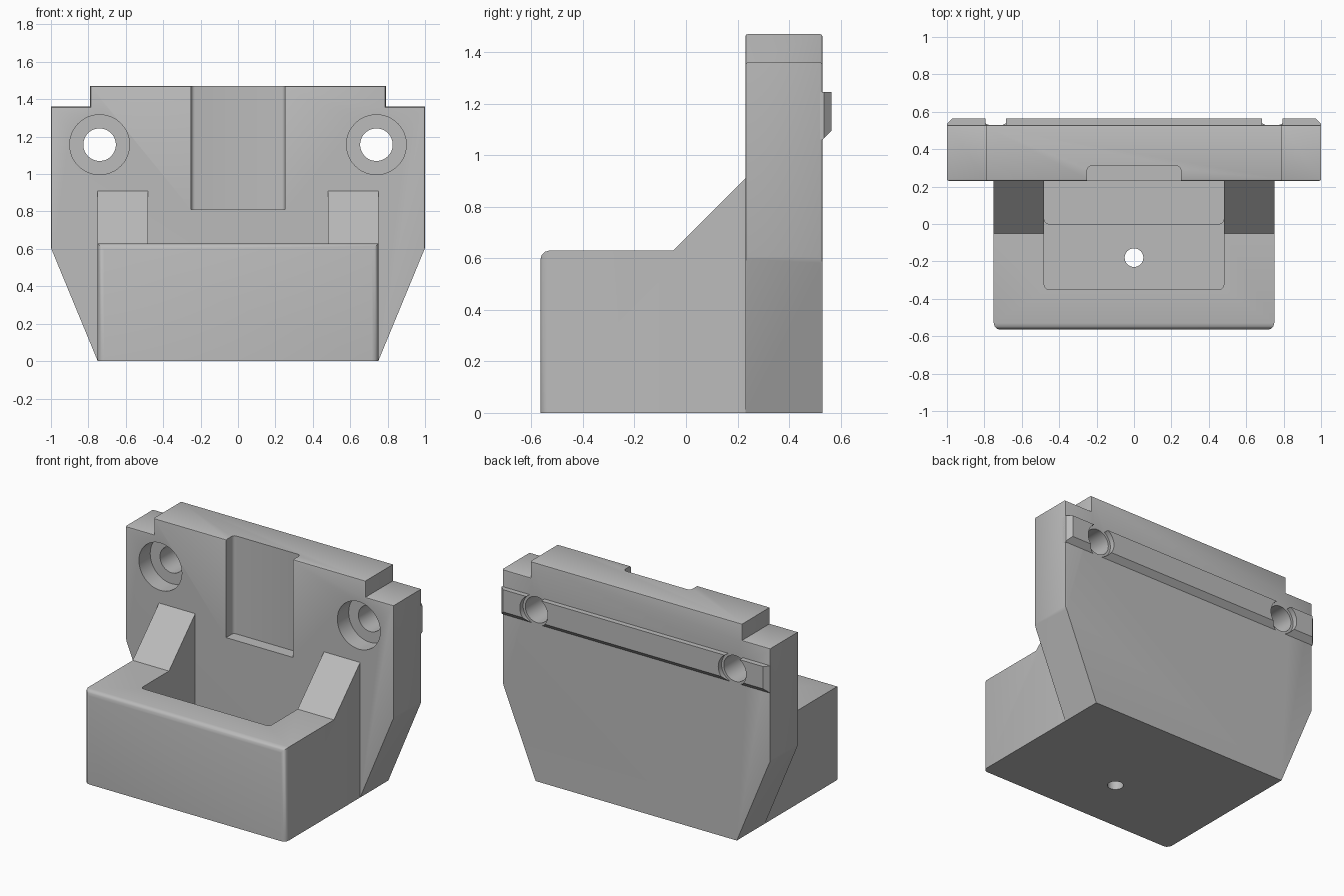
import bpy, bmesh, math
from mathutils import Vector

old = bpy.data.objects.get("Cube")
if old:
    bpy.data.objects.remove(old, do_unlink=True)

grey = bpy.data.materials.new("plain_grey")
grey.use_nodes = True
colour = (0.5, 0.5, 0.5, 1)
grey.diffuse_color = colour
grey.node_tree.nodes["Principled BSDF"].inputs["Base Color"].default_value = colour


def prism(name, points, axis, start, end, bevel=0, rule=None, segments=3):
    """Extrude a flat profile along an axis and round the edges picked by rule."""
    bm = bmesh.new()
    place = {"x": lambda a, b: (start, a, b),
             "y": lambda a, b: (a, start, b),
             "z": lambda a, b: (a, b, start)}[axis]
    face = bm.faces.new([bm.verts.new(place(a, b)) for a, b in points])
    ext = bmesh.ops.extrude_face_region(bm, geom=[face])
    step = Vector([end - start if c == axis else 0 for c in "xyz"])
    bmesh.ops.translate(bm, vec=step, verts=[v for v in ext["geom"] if isinstance(v, bmesh.types.BMVert)])
    bmesh.ops.recalc_face_normals(bm, faces=bm.faces)
    if bevel:
        edges = [e for e in bm.edges if rule(e.verts[0].co, e.verts[1].co)]
        bmesh.ops.bevel(bm, geom=edges, offset=bevel, segments=segments, profile=0.5, affect="EDGES")
    mesh = bpy.data.meshes.new(name)
    bm.to_mesh(mesh)
    bm.free()
    mesh.materials.append(grey)
    obj = bpy.data.objects.new(name, mesh)
    bpy.context.collection.objects.link(obj)
    return obj


def box(a0, a1, b0, b1):
    return [(a0, b0), (a1, b0), (a1, b1), (a0, b1)]


def circle(x, z, r, n=48):
    return [(x + r * math.cos(i * math.tau / n), z + r * math.sin(i * math.tau / n)) for i in range(n)]


def cut(target, cutter):
    cutter.hide_render = True
    mod = target.modifiers.new(cutter.name, "BOOLEAN")
    mod.operation = "DIFFERENCE"
    mod.solver = "EXACT"
    mod.object = cutter
    bpy.context.view_layer.objects.active = target
    bpy.ops.object.modifier_apply(modifier=mod.name)
    bpy.data.objects.remove(cutter, do_unlink=True)


def upright(a, b):
    return abs(a.z - b.z) > 0.1 and abs(a.x - b.x) + abs(a.y - b.y) < 0.001


FRONT, BACK, HOLE_X, HOLE_Z = 0.23, 0.53, 0.74, 1.157

# Back plate with tapered foot and stepped shoulders
half = [(0.75, 0), (1, 0.605), (1, 1.36), (0.79, 1.36), (0.79, 1.47)]
outline = half + [(-x, z) for x, z in reversed(half)]
plate = prism("back_plate", outline, "y", FRONT, BACK, 0.01,
              lambda a, b: max(a.z, b.z) > 0.7 and abs(a.y - b.y) < 0.01 and min(a.z, b.z) > 0.5, 2)
cut(plate, prism("recess_cutter", box(-0.25, 0.25, 0.1, 0.31), "z", 0.81, 1.6, 0.02, upright))
for side in (-1, 1):
    cut(plate, prism("counterbore_cutter", circle(side * HOLE_X, HOLE_Z, 0.16), "y", 0.1, 0.35))
    cut(plate, prism("bolt_hole_cutter", circle(side * HOLE_X, HOLE_Z, 0.087), "y", 0.2, 0.7))

# Front holder with sloping gussets
profile = [(-0.565, 0), (FRONT, 0), (FRONT, 0.91), (-0.05, 0.63), (-0.565, 0.63)]
holder = prism("holder_box", profile, "x", -0.75, 0.75, 0.035,
               lambda a, b: a.y < -0.5 and b.y < -0.5 and a.z + b.z > 0.1)
cut(holder, prism("pocket_cutter", box(-0.48, 0.48, -0.35, 0.4), "z", 0.2, 1.2, 0.025, upright))
cut(holder, prism("deep_pocket_cutter", box(-0.48, 0.48, 0, 0.4), "z", 0.1, 1.2, 0.025, upright))
cut(holder, prism("drain_hole_cutter", [(x, y) for x, y in circle(0, -0.18, 0.05, 32)], "z", -0.1, 0.5))

# Rear locating rail, chamfered below and at its ends
rail = prism("rear_rail", [(BACK - 0.03, 1.06), (BACK, 1.06), (0.565, 1.095), (0.565, 1.245), (BACK - 0.03, 1.245)],
             "x", -1, 1, 0.03, lambda a, b: a.y > 0.56 and b.y > 0.56 and abs(a.x - b.x) < 0.01, 1)
for side in (-1, 1):
    cut(rail, prism("rail_gap_cutter", circle(side * HOLE_X, HOLE_Z, 0.104), "y", 0.4, 0.7))

# Smooth rounded surfaces while keeping crisp edges
bpy.ops.object.select_all(action="DESELECT")
for obj in (plate, holder, rail):
    obj.select_set(True)
bpy.context.view_layer.objects.active = plate
bpy.ops.object.shade_smooth_by_angle(angle=math.radians(35))
